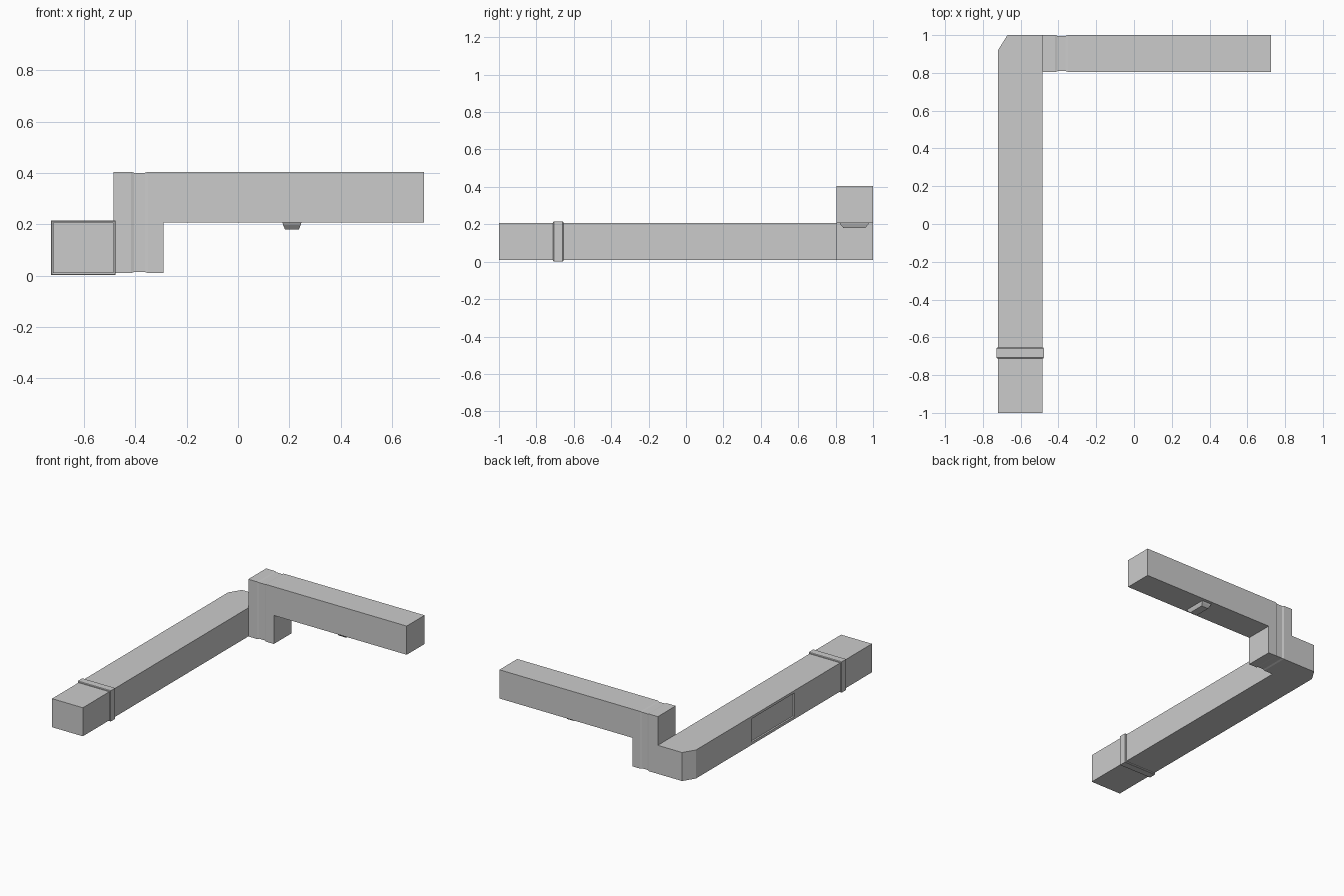
import bpy, bmesh

if "Cube" in bpy.data.objects:
    bpy.data.objects.remove(bpy.data.objects["Cube"])


def loft(bm, rings, cap_start=True, cap_end=True):
    """Bridge consecutive vertex rings with quads and optionally cap the ends."""
    vr = [[bm.verts.new(p) for p in r] for r in rings]
    n = len(vr[0])
    for a, b in zip(vr, vr[1:]):
        for i in range(n):
            j = (i + 1) % n
            bm.faces.new((a[i], a[j], b[j], b[i]))
    if cap_start:
        bm.faces.new(vr[0][::-1])
    if cap_end:
        bm.faces.new(vr[-1])
    return vr


def finish(name, bm):
    bmesh.ops.remove_doubles(bm, verts=bm.verts, dist=1e-5)
    bmesh.ops.recalc_face_normals(bm, faces=bm.faces)
    me = bpy.data.meshes.new(name)
    bm.to_mesh(me)
    bm.free()
    ob = bpy.data.objects.new(name, me)
    bpy.context.collection.objects.link(ob)
    return ob


X0, X1, X2, X3 = -0.72, -0.485, -0.29, 0.725   # duct left, inner side, elbow, arm end
Z0, Z1, Z2 = 0.01, 0.207, 0.405                # lower duct bottom, top, arm top
YF, YB = 0.805, 1.0                            # arm front and back

# Long lower duct with chamfered back corner
bm = bmesh.new()
foot = [(X0, -1), (X1, -1), (X1, YB), (-0.67, YB), (X0, 0.92)]
loft(bm, [[(x, y, z) for x, y in foot] for z in (Z0, Z1)])

# Recessed access panel replaces the outer side face
side = [f for f in bm.faces if all(abs(v.co.x - X0) < 1e-5 for v in f.verts)]
bmesh.ops.delete(bm, geom=side, context='FACES_ONLY')


def side_ring(x, ya, yb, za, zb):
    return [(x, ya, za), (x, yb, za), (x, yb, zb), (x, ya, zb)]


loft(bm, [side_ring(X0, -1, 0.92, Z0, Z1),
          side_ring(X0, -0.155, 0.315, 0.028, 0.19),
          side_ring(X0 + 0.012, -0.155, 0.315, 0.028, 0.19)], cap_start=False)
finish("lower_duct", bm)

# Joint collar with bevelled rims
bm = bmesh.new()
rings = []
for y, g in ((-0.711, 0.0), (-0.711, 0.005), (-0.707, 0.008),
             (-0.659, 0.008), (-0.655, 0.005), (-0.655, 0.0)):
    rings.append([(X0 - g, y, Z0 - g), (X1 + g, y, Z0 - g),
                  (X1 + g, y, Z1 + g), (X0 - g, y, Z1 + g)])
loft(bm, rings, False, False)
finish("joint_collar", bm)

# Vertical elbow with a shallow groove, continuing into the upper arm
bm = bmesh.new()
rings = []
for x, g in ((X1, 0), (-0.417, 0), (-0.405, 0.004), (-0.362, 0.004), (-0.35, 0), (X2, 0)):
    a, b = YF + g, YB - g
    rings.append([(x, a, Z0 + g), (x, a, Z1), (x, a, Z2 - g),
                  (x, b, Z2 - g), (x, b, Z1), (x, b, Z0 + g)])
vr = loft(bm, rings, False, False)
s, e = vr[0], vr[-1]
bm.faces.new((s[1], s[2], s[3], s[4]))
bm.faces.new((e[0], e[1], e[4], e[5]))
arm = [[(x, YF, Z1), (x, YF, Z2), (x, YB, Z2), (x, YB, Z1)] for x in (X2, X3)]
loft(bm, arm, cap_start=False)
finish("upper_duct", bm)

# Tapered outlet under the arm
bm = bmesh.new()
loft(bm, [[(0.21 - w, 0.9 - d, z), (0.21 + w, 0.9 - d, z),
           (0.21 + w, 0.9 + d, z), (0.21 - w, 0.9 + d, z)]
          for w, d, z in ((0.037, 0.078, Z1), (0.034, 0.073, 0.197), (0.027, 0.058, 0.18))],
     cap_start=False)
finish("outlet", bm)
